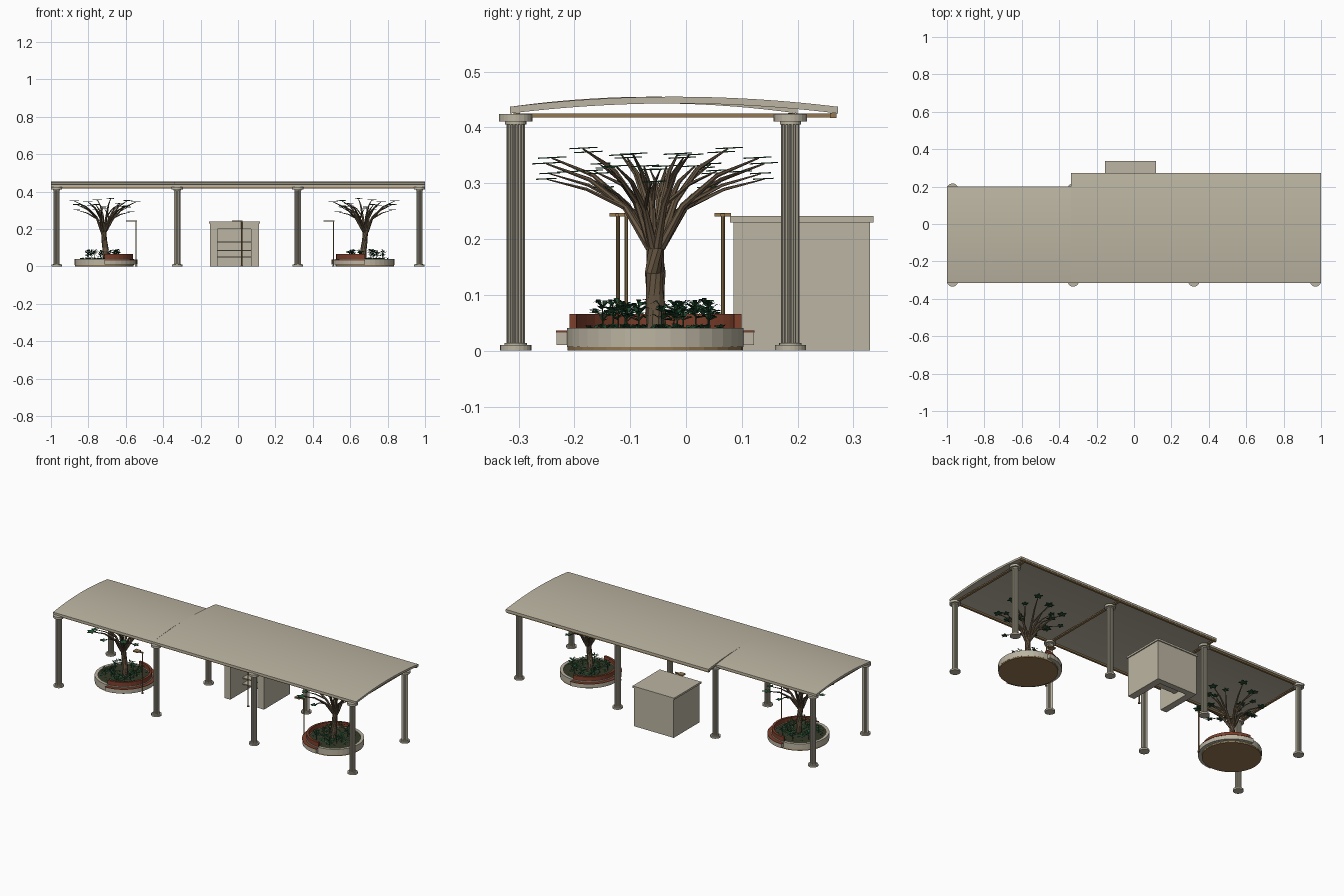
import bpy, bmesh, math, random
from mathutils import Vector, Matrix

random.seed(4)
if "Cube" in bpy.data.objects:
    bpy.data.objects.remove(bpy.data.objects["Cube"], do_unlink=True)


def material(name, rgb):
    m = bpy.data.materials.new(name)
    m.use_nodes = True
    m.diffuse_color = (*rgb, 1)
    m.node_tree.nodes["Principled BSDF"].inputs["Base Color"].default_value = (*rgb, 1)
    return m


STONE = material("beige stone", (0.50, 0.46, 0.36))
WOOD = material("tan wood", (0.30, 0.19, 0.08))
BRICK = material("red brick", (0.21, 0.05, 0.025))
BARK = material("brown bark", (0.14, 0.098, 0.058))
LEAF = material("green leaf", (0.02, 0.085, 0.035))
SOIL = material("dark soil", (0.035, 0.04, 0.02))


def finish(bm, name, mat, smooth=False):
    bmesh.ops.recalc_face_normals(bm, faces=bm.faces)
    mesh = bpy.data.meshes.new(name)
    bm.to_mesh(mesh)
    bm.free()
    mesh.materials.append(mat)
    ob = bpy.data.objects.new(name, mesh)
    bpy.context.collection.objects.link(ob)
    if smooth:
        bpy.context.view_layer.objects.active = ob
        bpy.ops.object.select_all(action="DESELECT")
        ob.select_set(True)
        bpy.ops.object.shade_smooth_by_angle(angle=math.radians(35))
    return ob


def add_box(bm, x0, x1, y0, y1, z0, z1):
    mid = Vector((x0 + x1, y0 + y1, z0 + z1)) / 2
    size = Matrix.Diagonal((x1 - x0, y1 - y0, z1 - z0, 1))
    bmesh.ops.create_cube(bm, size=1, matrix=Matrix.Translation(mid) @ size)


def add_disc(bm, x, y, z0, z1, r, n=32):
    bmesh.ops.create_cone(bm, cap_ends=True, segments=n, radius1=r, radius2=r,
                          depth=z1 - z0, matrix=Matrix.Translation((x, y, (z0 + z1) / 2)))


def add_prism(bm, outline, direction):
    face = bm.faces.new([bm.verts.new(p) for p in outline])
    ext = bmesh.ops.extrude_face_region(bm, geom=[face], use_keep_orig=True)
    moved = [v for v in ext["geom"] if isinstance(v, bmesh.types.BMVert)]
    bmesh.ops.translate(bm, verts=moved, vec=direction)


def add_arc(bm, x, y, r0, r1, z0, z1, start, sweep, n=18):
    """Solid ring segment."""
    rows = []
    closed = sweep > 6.2
    for i in range(n if closed else n + 1):
        a = start + sweep * i / n
        c, s = math.cos(a), math.sin(a)
        rows.append([bm.verts.new((x + r * c, y + r * s, z))
                     for r, z in ((r0, z0), (r1, z0), (r1, z1), (r0, z1))])
    pairs = list(zip(rows, rows[1:])) + ([(rows[-1], rows[0])] if closed else [])
    for a, b in pairs:
        for k in range(4):
            bm.faces.new((a[k], a[k - 1], b[k - 1], b[k]))
    if not closed:
        bm.faces.new(rows[0])
        bm.faces.new(rows[-1])


def add_tube(bm, points, radii, n=7):
    """Tapered limb through the points."""
    rings = []
    for i, p in enumerate(points):
        d = points[min(i + 1, len(points) - 1)] - points[max(i - 1, 0)]
        q = d.to_track_quat("Z", "Y")
        rings.append([bm.verts.new(p + q @ Vector((math.cos(t), math.sin(t), 0)) * radii[i])
                      for t in (math.tau * k / n for k in range(n))])
    for a, b in zip(rings, rings[1:]):
        for k in range(n):
            bm.faces.new((a[k - 1], a[k], b[k], b[k - 1]))
    bm.faces.new(rings[0])
    bm.faces.new(rings[-1])


# Arched roof in two widths
FRONT, STEP = -0.315, -0.338
for name, x0, x1, back in (("roof_narrow", -1, STEP, 0.2), ("roof_wide", STEP, 1, 0.272)):
    bm = bmesh.new()
    arc = [(t, 0.425 + 0.018 * (1 - (2 * t - 1) ** 2)) for t in (i / 24 for i in range(25))]
    low = [(x0, FRONT + (back - FRONT) * t, z) for t, z in arc]
    top = [(x, y, z + 0.012) for x, y, z in reversed(low)]
    add_prism(bm, low + top, (x1 - x0, 0, 0))
    finish(bm, name, STONE, True)

# Roof beams
COLUMN_X = (-0.97, -0.325, 0.32, 0.97)
bm = bmesh.new()
add_box(bm, -0.995, 0.995, -0.309, -0.297, 0.417, 0.426)
add_box(bm, -0.995, STEP, 0.183, 0.195, 0.417, 0.426)
add_box(bm, STEP, 0.995, 0.258, 0.27, 0.417, 0.426)
for x in COLUMN_X:
    add_box(bm, x - 0.007, x + 0.007, -0.3, 0.19 if x < -0.5 else 0.27, 0.418, 0.425)
finish(bm, "roof_beams", WOOD)

# Fluted columns
bm = bmesh.new()
for x in COLUMN_X:
    for y in (-0.305, 0.187):
        outline = []
        for k in range(48):
            r = 0.0168 if k % 3 else 0.0142
            a = math.tau * k / 48
            outline.append((x + r * math.cos(a), y + r * math.sin(a), 0.01))
        add_prism(bm, outline, (0, 0, 0.396))
        add_disc(bm, x, y, 0, 0.01, 0.028, 24)
        add_disc(bm, x, y, 0.01, 0.014, 0.02, 24)
        add_disc(bm, x, y, 0.405, 0.412, 0.019, 24)
        add_disc(bm, x, y, 0.411, 0.424, 0.03, 24)
finish(bm, "columns", STONE)

# Kiosk, open at the front and underneath
bm = bmesh.new()
add_box(bm, -0.15, -0.11, 0.085, 0.33, 0, 0.23)
add_box(bm, 0.07, 0.112, 0.085, 0.33, 0, 0.23)
add_box(bm, -0.11, 0.07, 0.295, 0.33, 0, 0.23)
add_box(bm, -0.11, 0.07, 0.085, 0.295, 0.2, 0.23)
add_box(bm, -0.156, 0.118, 0.079, 0.336, 0.23, 0.241)
finish(bm, "kiosk", STONE)
bm = bmesh.new()
for z in (0.05, 0.085, 0.13):
    add_box(bm, -0.11, 0.07, 0.2, 0.295, z - 0.003, z + 0.003)
finish(bm, "kiosk_shelves", STONE)

# Lamp posts
bm = bmesh.new()
for x, y in ((-0.545, -0.122), (0.51, -0.107), (0.02, 0.066)):
    add_disc(bm, x, y, 0, 0.245, 0.0035, 10)
    add_disc(bm, x, y, 0, 0.006, 0.007, 10)
    add_box(bm, x - 0.03, x + 0.005, y - 0.004, y + 0.004, 0.24, 0.246)
    add_box(bm, x - 0.053, x - 0.02, y - 0.015, y + 0.015, 0.24, 0.247)
finish(bm, "lamp_posts", WOOD)

# Planters with a half-ring bench turned towards the middle
CY = -0.055
PLANTERS = (("right", -0.715, 1), ("left", 0.678, -1))
for side, cx, turn in PLANTERS:
    start = -math.pi / 2 if turn > 0 else math.pi / 2
    bm = bmesh.new()
    add_disc(bm, cx, CY, 0, 0.008, 0.157)
    finish(bm, side + "_planter_base", WOOD)
    bm = bmesh.new()
    add_arc(bm, cx, CY, 0.14, 0.158, 0.007, 0.041, 0, math.tau, 36)
    add_arc(bm, cx, CY, 0.156, 0.177, 0.01, 0.033, start, math.pi)
    finish(bm, side + "_planter_wall", STONE)
    bm = bmesh.new()
    add_disc(bm, cx, CY, 0.008, 0.037, 0.141)
    finish(bm, side + "_soil", SOIL)
    bm = bmesh.new()
    add_arc(bm, cx, CY, 0.141, 0.154, 0.04, 0.066, start, math.pi)
    add_arc(bm, cx, CY, 0.156, 0.178, 0.033, 0.036, start, math.pi)
    finish(bm, side + "_brick_bench", BRICK)

    # Shrubs and ground cover
    bm = bmesh.new()

    def blade(base, a, reach, height, width):
        out = Vector((math.cos(a), math.sin(a), 0))
        across = Vector((-out.y, out.x, 0)) * width
        up = Vector((0, 0, height))
        mid, tip = base + out * reach * 0.6 + up, base + out * reach + up * 0.75
        v = [bm.verts.new(p) for p in (base, mid + across, tip, mid - across)]
        bm.faces.new(v)

    for i in range(14):
        a = math.tau * i / 14 + random.uniform(-0.12, 0.12)
        r = random.choice((0.07, 0.1))
        root = Vector((cx + r * math.cos(a), CY + r * math.sin(a), 0.036))
        add_tube(bm, [root, root + Vector((0, 0, 0.045))], [0.0015, 0.001], 4)
        for k in range(14):
            lift = Vector((0, 0, random.uniform(0.015, 0.045)))
            blade(root + lift, k * 2.4, random.uniform(0.015, 0.027),
                  random.uniform(0.004, 0.014), 0.0045)
    for i in range(110):
        a, r = random.uniform(0, math.tau), random.uniform(0.03, 0.125)
        blade(Vector((cx + r * math.cos(a), CY + r * math.sin(a), 0.037)),
              random.uniform(0, math.tau), 0.02, random.uniform(0.004, 0.012), 0.006)
    finish(bm, side + "_shrubs", LEAF)

# Trees: limbs sweep outwards to flat leaf clusters
TIPS = ((-.165, -.06, .35), (-.15, .07, .33), (-.09, -.185, .345), (-.04, .12, .355),
        (.03, -.13, .362), (.08, .195, .335), (.12, -.04, .352), (.165, .05, .345),
        (.10, -.15, .32), (-.05, .02, .33))
for side, cx, turn in PLANTERS:
    limbs, leaves = bmesh.new(), bmesh.new()
    place = Vector((cx + 0.004 * turn, CY, 0))

    def spot(x, y, z):
        return place + Vector((x * turn, y * turn, z))

    add_tube(limbs, [spot(.005, -.002, .03), spot(.003, 0, .09), spot(-.004, .003, .14),
                     spot(-.008, 0, .2), spot(-.006, 0, .235)],
             [.018, .017, .0155, .017, .008], 10)

    def leaf_cluster(at, size):
        # five-lobed flat pad
        spin = random.uniform(0, math.tau)
        pad = []
        for k in range(20):
            a = spin + math.tau * k / 20
            r = size * (0.78 + 0.25 * math.cos(5 * (a - spin)))
            pad.append(at + Vector((r * math.cos(a), r * math.sin(a), 0.05 * r * math.sin(a))))
        add_prism(leaves, pad, (0, 0, 0.002))

    for x, y, z in TIPS:
        fork = spot(-.008 + x * 0.05, y * 0.05, .185)
        elbow = spot(x * 0.27, y * 0.27, .19 + (z - .19) * 0.45)
        bend = spot(x * 0.6, y * 0.6, .19 + (z - .19) * 0.8)
        tip = spot(x, y, z)
        add_tube(limbs, [fork, elbow, bend, tip], [.0085, .006, .004, .0015])
        leaf_cluster(tip, 0.026)
        c, s = math.cos(0.4), math.sin(0.4)
        twig = spot((x * c - y * s) * 0.92, (x * s + y * c) * 0.92, z - 0.028)
        add_tube(limbs, [elbow, (elbow + twig) / 2 + Vector((0, 0, .008)), twig],
                 [.0045, .003, .001], 5)
        leaf_cluster(twig, 0.019)
    finish(limbs, side + "_tree_limbs", BARK, True)
    finish(leaves, side + "_tree_leaves", LEAF)
